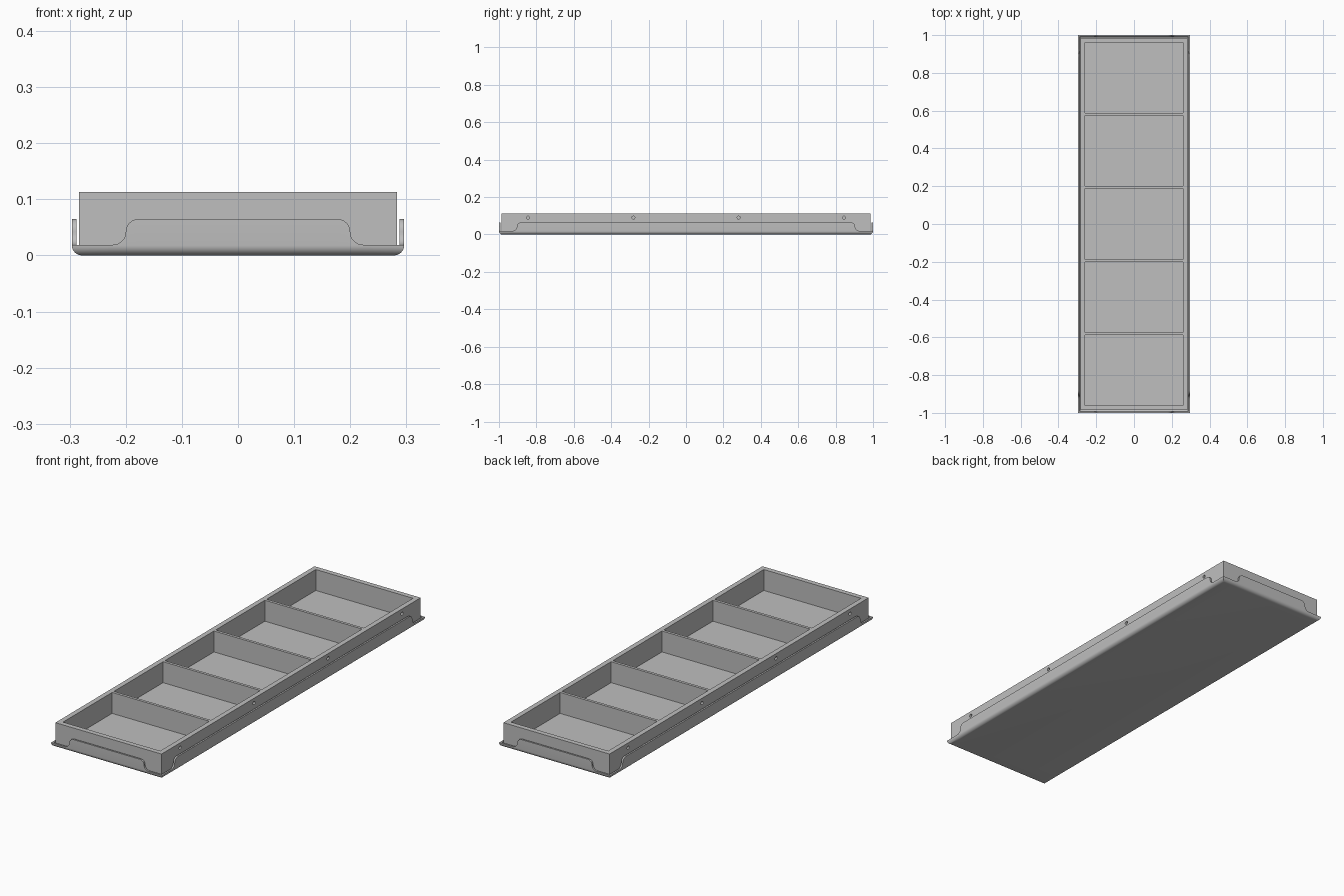
import bpy, bmesh, math
from mathutils import Matrix, Vector

cube = bpy.data.objects.get("Cube")
if cube:
    bpy.data.objects.remove(cube, do_unlink=True)

HALF_X, HALF_Y = 0.296, 1.0       # outside of the sheet pan
FRAME_X, FRAME_Y = 0.283, 0.986   # outside of the divided frame
LIP, FLANGE, TOP = 0.019, 0.065, 0.113
SHEET, BEND, FLOOR = 0.008, 0.018, 0.012

grey = bpy.data.materials.new("plain grey")
grey.use_nodes = True
grey.diffuse_color = (0.52, 0.52, 0.52, 1)
grey.node_tree.nodes["Principled BSDF"].inputs["Base Color"].default_value = grey.diffuse_color


def make_object(name, bm):
    bmesh.ops.recalc_face_normals(bm, faces=bm.faces)
    mesh = bpy.data.meshes.new(name)
    bm.to_mesh(mesh)
    bm.free()
    mesh.materials.append(grey)
    obj = bpy.data.objects.new(name, mesh)
    bpy.context.collection.objects.link(obj)
    return obj


def smooth(obj):
    bpy.ops.object.select_all(action='DESELECT')
    obj.select_set(True)
    bpy.context.view_layer.objects.active = obj
    bpy.ops.object.shade_smooth_by_angle(angle=math.radians(35))


def arc(radius, steps=8):
    """Bend from the flat bottom to the vertical: (inset, height) pairs."""
    angles = [i / steps * math.pi / 2 for i in range(steps + 1)]
    return [(BEND - radius * math.sin(a), BEND - radius * math.cos(a)) for a in angles]


def flange_columns(half):
    """Positions along one flange with the flange height at each."""
    r = (FLANGE - LIP) / 2
    mid = half - 0.096
    angles = [i / 8 * math.pi / 2 for i in range(9)]
    upper = [(mid - r + r * math.sin(a), FLANGE - r + r * math.cos(a)) for a in angles]
    lower = [(mid + r - r * math.cos(a), LIP + r - r * math.sin(a)) for a in angles]
    right = upper + lower[1:] + [(half, LIP)]
    return [(-u, h) for u, h in reversed(right)] + right


def add_flange(bm, half, reach, turn):
    columns = flange_columns(half)
    rings = []
    for i, (u, h) in enumerate(columns):
        section = arc(BEND) + [(0, h), (SHEET, h)] + arc(BEND - SHEET)[::-1]
        ring = []
        for inset, z in section:
            # the end columns are mitred into the neighbouring flange
            x = u - math.copysign(inset, u) if i in (0, len(columns) - 1) else u
            ring.append(bm.verts.new(turn @ Vector((x, inset - reach, z))))
        rings.append(ring)
    for a, b in zip(rings, rings[1:]):
        for k in range(len(a) - 1):
            bm.faces.new((a[k], b[k], b[k + 1], a[k + 1]))


# Sheet pan: four bent flanges with cut-down corners, closed by a flat bottom
bm = bmesh.new()
for i in range(4):
    half, reach = (HALF_X, HALF_Y) if i % 2 == 0 else (HALF_Y, HALF_X)
    add_flange(bm, half, reach, Matrix.Rotation(i * math.pi / 2, 3, 'Z'))
bmesh.ops.remove_doubles(bm, verts=bm.verts, dist=0.0001)
bmesh.ops.holes_fill(bm, edges=[e for e in bm.edges if e.is_boundary], sides=0)
smooth(make_object("sheet_pan", bm))

# Divided frame: a grid of walls with five pockets pushed down
rim, divider, count = 0.024, 0.0135, 5
pocket = (2 * (FRAME_Y - rim) - (count - 1) * divider) / count
xs = [-FRAME_X, rim - FRAME_X, FRAME_X - rim, FRAME_X]
ys = [-FRAME_Y]
y = rim - FRAME_Y
for i in range(count):
    ys += [y, y + pocket]
    y += pocket + divider
ys.append(FRAME_Y)

bm = bmesh.new()
grid = [[bm.verts.new((x, y, TOP)) for y in ys] for x in xs]
pockets = []
for i in range(len(xs) - 1):
    for j in range(len(ys) - 1):
        face = bm.faces.new((grid[i][j], grid[i + 1][j], grid[i + 1][j + 1], grid[i][j + 1]))
        if i == 1 and j % 2 == 1:
            pockets.append(face)
border = [e for e in bm.edges if e.is_boundary]
skirt = bmesh.ops.extrude_edge_only(bm, edges=border)["geom"]
for v in [g for g in skirt if isinstance(g, bmesh.types.BMVert)]:
    v.co.z = SHEET
bmesh.ops.holes_fill(bm, edges=[e for e in bm.edges if e.is_boundary], sides=0)
for face in bmesh.ops.extrude_discrete_faces(bm, faces=pockets)["faces"]:
    for v in face.verts:
        v.co.z = FLOOR
frame = make_object("divided_frame", bm)

# Blind screw holes along both long sides
bm = bmesh.new()
for side in (-1, 1):
    for k in (-1.5, -0.5, 0.5, 1.5):
        place = Matrix.Translation((side * FRAME_X, k * 0.563, 0.09)) @ Matrix.Rotation(math.pi / 2, 4, 'Y')
        bmesh.ops.create_cone(bm, cap_ends=True, segments=20, radius1=0.008,
                              radius2=0.008, depth=0.024, matrix=place)
cutter = make_object("hole_cutter", bm)
cutter.hide_render = True
drill = frame.modifiers.new("screw holes", 'BOOLEAN')
drill.operation = 'DIFFERENCE'
drill.solver = 'EXACT'
drill.object = cutter
bpy.context.view_layer.objects.active = frame
bpy.ops.object.modifier_apply(modifier=drill.name)
bpy.data.objects.remove(cutter, do_unlink=True)
smooth(frame)
